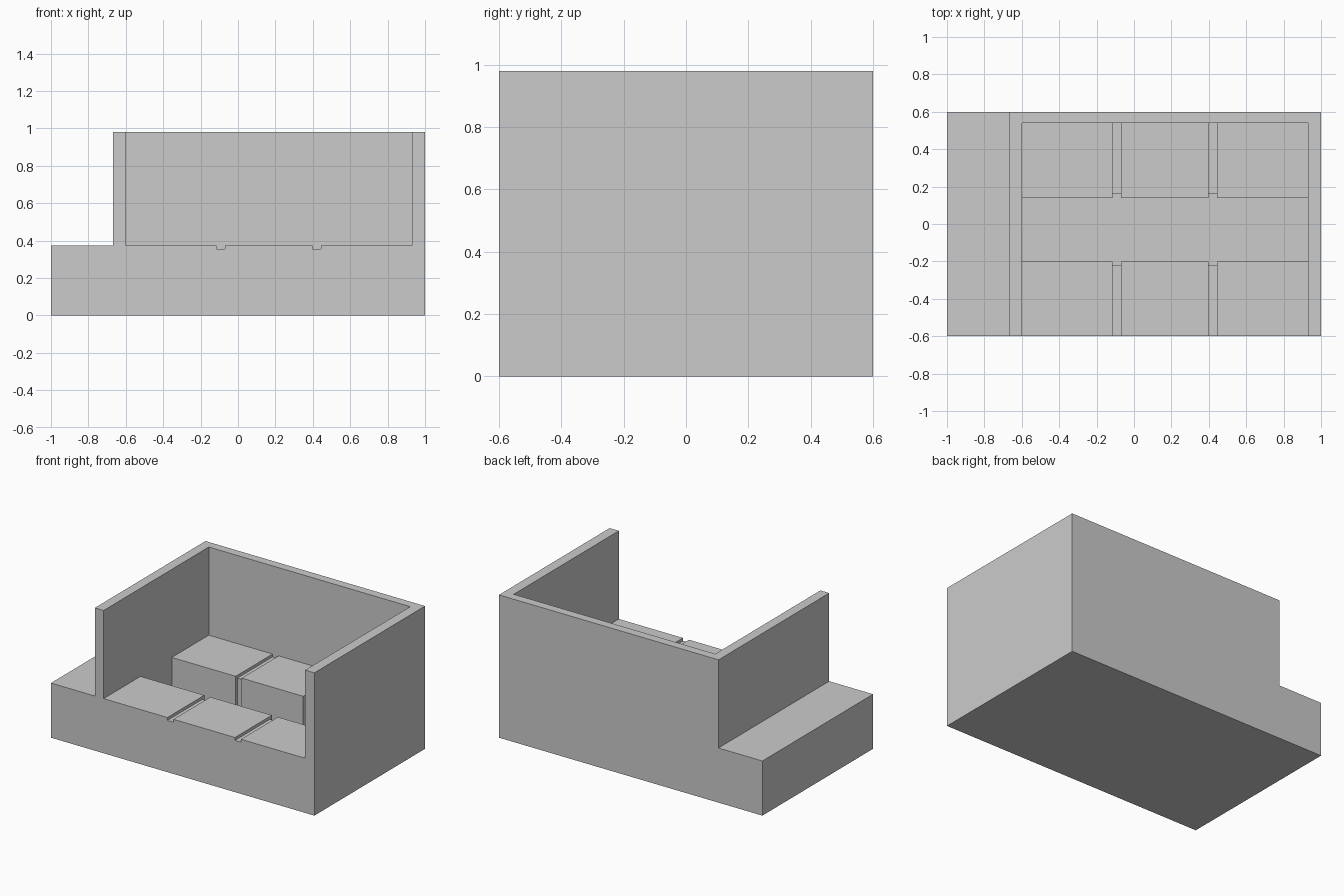
import bpy, bmesh

cube = bpy.data.objects.get("Cube")
if cube:
    bpy.data.objects.remove(cube, do_unlink=True)

# One plain grey for the whole piece
grey = bpy.data.materials.new("plain_grey")
grey.use_nodes = True
colour = (0.6, 0.6, 0.6, 1)
grey.diffuse_color = colour
grey.node_tree.nodes["Principled BSDF"].inputs["Base Color"].default_value = colour

FRONT, BACK = -0.6, 0.6
SEAT, TOP, FLOOR = 0.375, 0.98, 0.06
OVER = 1.2                      # cutters reach above the walls
ROOM_X = (-0.6, 0.93)
ROOM_BACK = 0.54
TRENCH_Y = (-0.2, 0.14)
GROOVE = 0.02
GROOVE_WIDTH = 0.046


def prism(name, profile, y0, y1):
    """Extrude an x-z profile from y0 to y1."""
    bm = bmesh.new()
    face = bm.faces.new([bm.verts.new((x, y0, z)) for x, z in profile])
    ext = bmesh.ops.extrude_face_region(bm, geom=[face])
    verts = [g for g in ext["geom"] if isinstance(g, bmesh.types.BMVert)]
    bmesh.ops.translate(bm, verts=verts, vec=(0, y1 - y0, 0))
    bmesh.ops.recalc_face_normals(bm, faces=bm.faces)
    mesh = bpy.data.meshes.new(name)
    bm.to_mesh(mesh)
    bm.free()
    mesh.materials.append(grey)
    obj = bpy.data.objects.new(name, mesh)
    bpy.context.collection.objects.link(obj)
    return obj


def cut(body, x, y, z):
    """Remove a box from the body."""
    box = prism("cutter", [(x[0], z[0]), (x[1], z[0]), (x[1], z[1]), (x[0], z[1])], *y)
    box.hide_render = True
    mod = body.modifiers.new("cut", "BOOLEAN")
    mod.operation, mod.solver, mod.object = "DIFFERENCE", "EXACT", box
    bpy.context.view_layer.update()
    result = bpy.data.meshes.new_from_object(
        body.evaluated_get(bpy.context.evaluated_depsgraph_get()))
    body.modifiers.clear()
    body.data = result
    bpy.data.objects.remove(box, do_unlink=True)


# Solid body with the low side ledge
body = prism("walled_body", [(-1, 0), (1, 0), (1, TOP), (-0.667, TOP),
                             (-0.667, SEAT), (-1, SEAT)], FRONT, BACK)

# Open-fronted room, then the sunken trench across it
cut(body, ROOM_X, (FRONT - 0.1, ROOM_BACK), (SEAT, OVER))
cut(body, ROOM_X, TRENCH_Y, (FLOOR, OVER))

# Grooves over the raised blocks and down their trench faces
for x in (-0.093, 0.42):
    span = (x - GROOVE_WIDTH / 2, x + GROOVE_WIDTH / 2)
    cut(body, span, (FRONT - 0.1, ROOM_BACK), (SEAT - GROOVE, OVER))
    cut(body, span, (TRENCH_Y[0] - GROOVE, TRENCH_Y[1] + GROOVE), (FLOOR, OVER))
